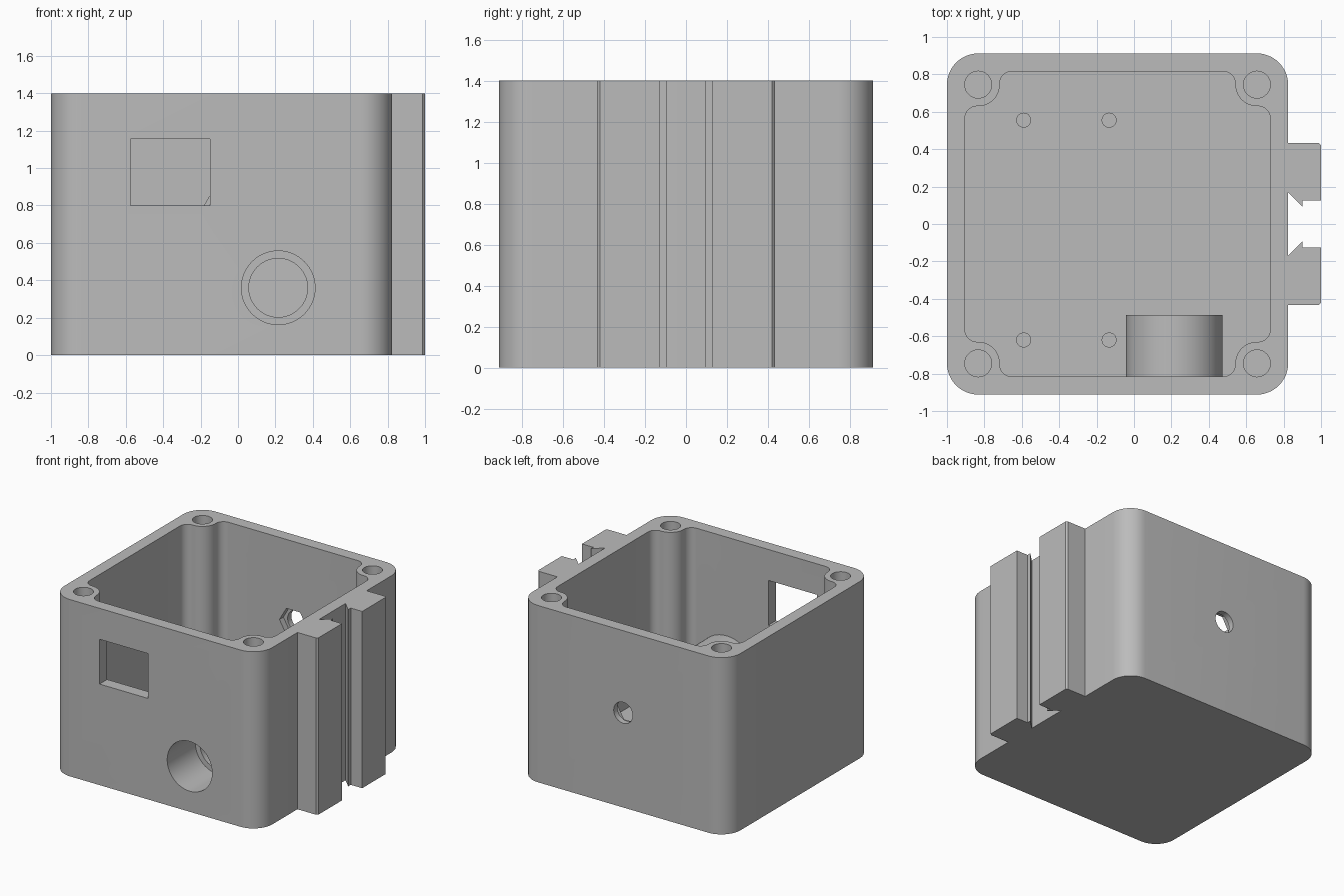
import bpy, bmesh
from math import pi, cos, sin
from mathutils import Matrix, Vector

cube = bpy.data.objects.get("Cube")
if cube:
    bpy.data.objects.remove(cube, do_unlink=True)

CX = -0.088            # centre of the box in x
HALF, INNER = 0.912, 0.816
BOSS = 0.745           # screw boss offset from centre
HEIGHT, FLOOR = 1.4, 0.104

grey = bpy.data.materials.new("plain grey")
grey.use_nodes = True
colour = (0.5, 0.5, 0.5, 1)
grey.diffuse_color = colour
grey.node_tree.nodes["Principled BSDF"].inputs["Base Color"].default_value = colour


def make(name, bm):
    bmesh.ops.recalc_face_normals(bm, faces=bm.faces)
    mesh = bpy.data.meshes.new(name)
    bm.to_mesh(mesh)
    bm.free()
    mesh.materials.append(grey)
    obj = bpy.data.objects.new(name, mesh)
    bpy.context.collection.objects.link(obj)
    return obj


def extrude(name, points, z0, z1):
    bm = bmesh.new()
    face = bm.faces.new([bm.verts.new((x, y, z0)) for x, y in points])
    top = bmesh.ops.extrude_face_region(bm, geom=[face])["geom"]
    verts = [v for v in top if isinstance(v, bmesh.types.BMVert)]
    bmesh.ops.translate(bm, verts=verts, vec=(0, 0, z1 - z0))
    return make(name, bm)


def cylinder(name, radius, start, end, sides=64):
    start, end = Vector(start), Vector(end)
    axis = end - start
    turn = axis.to_track_quat("Z", "Y").to_matrix().to_4x4()
    bm = bmesh.new()
    bmesh.ops.create_cone(bm, cap_ends=True, segments=sides, radius1=radius, radius2=radius,
                          depth=axis.length, matrix=Matrix.Translation((start + end) / 2) @ turn)
    return make(name, bm)


def box(name, low, high):
    corners = [(low[0], low[1]), (high[0], low[1]), (high[0], high[1]), (low[0], high[1])]
    return extrude(name, corners, low[2], high[2])


def arc(cx, cy, r, a0, a1, steps=12):
    angles = [a0 + (a1 - a0) * i / steps for i in range(steps + 1)]
    return [(cx + r * cos(a), cy + r * sin(a)) for a in angles]


def four_corners(corner):
    # Repeat one corner of an outline at every quarter turn
    points = []
    for k in range(4):
        c, s = cos(k * pi / 2), sin(k * pi / 2)
        points += [(CX + x * c - y * s, x * s + y * c) for x, y in corner]
    return points


def combine(target, other, operation):
    mod = target.modifiers.new("combine", "BOOLEAN")
    mod.operation, mod.object, mod.solver = operation, other, "EXACT"
    bpy.context.view_layer.objects.active = target
    bpy.ops.object.modifier_apply(modifier=mod.name)
    bpy.data.objects.remove(other, do_unlink=True)


def smooth(obj):
    bpy.ops.object.select_all(action="DESELECT")
    obj.select_set(True)
    bpy.context.view_layer.objects.active = obj
    bpy.ops.object.shade_smooth_by_angle(angle=pi / 6)


# Rounded case
body = extrude("case_body", four_corners(arc(BOSS, BOSS, HALF - BOSS, 0, pi / 2)), 0, HEIGHT)

# Cavity outline, curving around the screw bosses
fillet, boss_r = 0.065, 0.115
near, far = BOSS - boss_r - fillet, INNER - fillet
corner = arc(far, near, fillet, 0, pi / 2)
corner += arc(BOSS, BOSS, boss_r, 1.5 * pi, pi)[1:-1]
corner += arc(near, far, fillet, 0, pi / 2)
combine(body, extrude("cavity", four_corners(corner), FLOOR, HEIGHT + 0.2), "DIFFERENCE")

# Cable sleeve behind the front wall, with a stepped bore
gx, gz = 0.215, 0.36
combine(body, cylinder("sleeve", 0.258, (gx, -0.86, gz), (gx, -0.487, gz), 96), "UNION")
combine(body, cylinder("wide_bore", 0.197, (gx, -1.1, gz), (gx, -0.56, gz)), "DIFFERENCE")
combine(body, cylinder("narrow_bore", 0.157, (gx, -0.7, gz), (gx, -0.3, gz)), "DIFFERENCE")

# Front window
combine(body, box("window", (-0.575, -1.1, 0.8), (-0.15, -0.7, 1.155)), "DIFFERENCE")

# Back hole with a hexagonal nut pocket inside
bz = 0.75
combine(body, cylinder("back_hole", 0.083, (CX, 0.7, bz), (CX, 1.1, bz), 48), "DIFFERENCE")
hexagon = [(x, y) for x, y in arc(CX, -bz, 0.12, 0, 2 * pi, 6)[:6]]
pocket = extrude("nut_pocket", hexagon, 0.7, 0.865)
pocket.data.transform(Matrix.Rotation(-pi / 2, 4, "X"))
combine(body, pocket, "DIFFERENCE")

# Screw holes in the four bosses
for sx in (-1, 1):
    for sy in (-1, 1):
        x, y = CX + sx * BOSS, sy * BOSS
        combine(body, cylinder("screw_hole", 0.072, (x, y, 0.8), (x, y, 1.6), 40), "DIFFERENCE")
smooth(body)

# Locating pins on the floor
for i, x in enumerate((-0.59, -0.133)):
    for j, y in enumerate((-0.62, 0.555)):
        smooth(cylinder(f"floor_pin_{i}{j}", 0.04, (x, y, FLOOR - 0.02), (x, y, 0.19), 32))

# Pair of rail jaws on the left side
side = CX + HALF
jaw = [(side, 0.168), (0.9, 0.094), (0.9, 0.126), (1.0, 0.126),
       (1.0, 0.42), (0.987, 0.433), (side, 0.433)]
for name, sign in (("back_rail_jaw", 1), ("front_rail_jaw", -1)):
    extrude(name, [(x, sign * y) for x, y in jaw], 0, HEIGHT)
